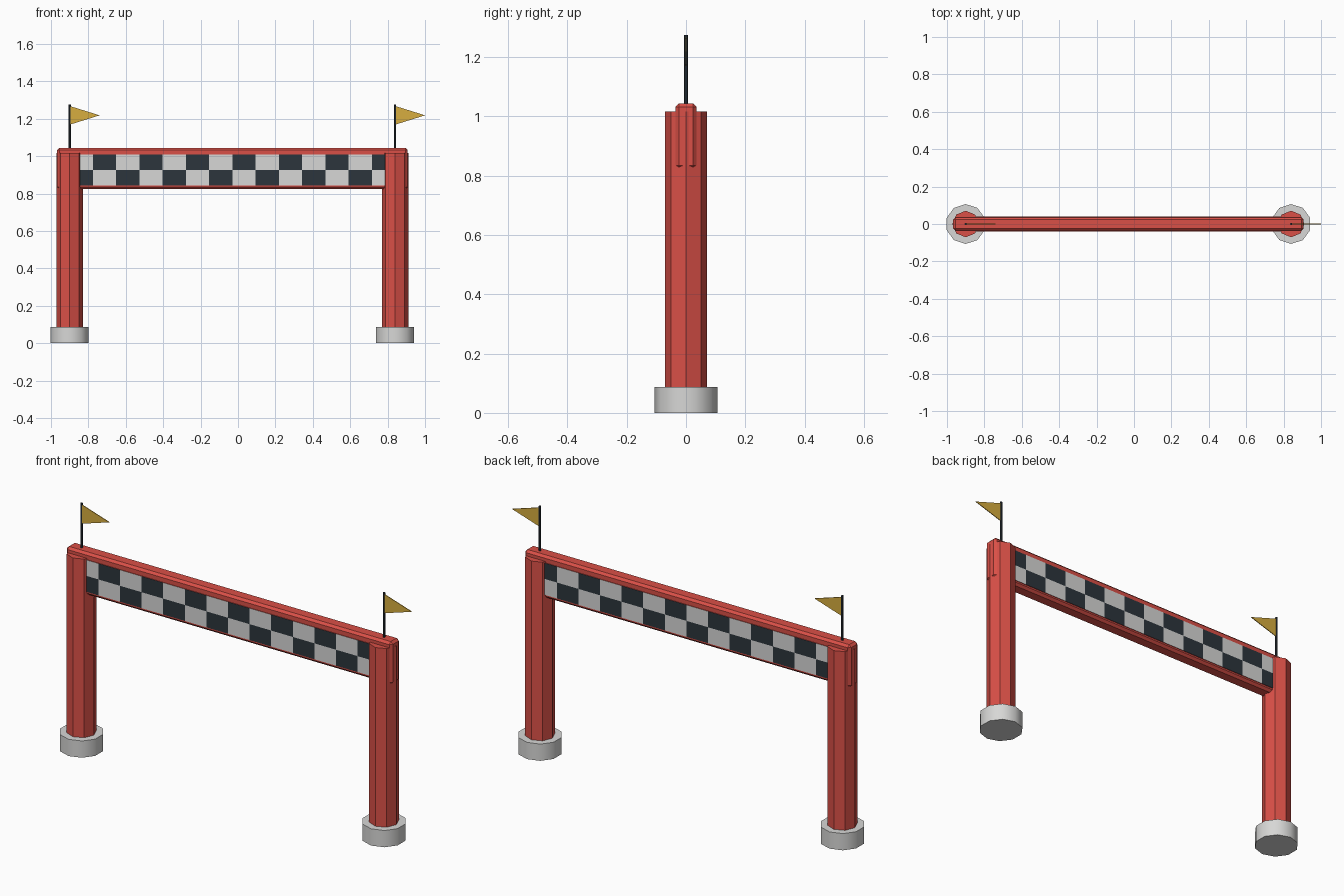
import bpy, bmesh, math
from mathutils import Matrix

if "Cube" in bpy.data.objects:
    bpy.data.objects.remove(bpy.data.objects["Cube"])

def mat(name, rgb):
    m = bpy.data.materials.new(name)
    m.diffuse_color = (*rgb, 1)
    m.use_nodes = True
    m.node_tree.nodes["Principled BSDF"].inputs["Base Color"].default_value = m.diffuse_color
    return m

RED = mat("red paint", (0.70, 0.08, 0.063))
LIGHT = mat("light grey", (0.68, 0.68, 0.67))
DARK = mat("dark slate", (0.025, 0.035, 0.045))
GOLD = mat("gold flag", (0.68, 0.42, 0.05))

LEFT, RIGHT = -0.90, 0.84
MID = (LEFT + RIGHT) / 2

def finish(bm, name, *mats):
    bmesh.ops.recalc_face_normals(bm, faces=bm.faces)
    me = bpy.data.meshes.new(name)
    bm.to_mesh(me)
    bm.free()
    for m in mats:
        me.materials.append(m)
    ob = bpy.data.objects.new(name, me)
    bpy.context.collection.objects.link(ob)
    return ob

def prism(name, sides, r, x, z0, z1, m, turn=0.0):
    bm = bmesh.new()
    bmesh.ops.create_cone(bm, cap_ends=True, segments=sides, radius1=r, radius2=r, depth=z1 - z0,
                          matrix=Matrix.Translation((x, 0, (z0 + z1) / 2)) @ Matrix.Rotation(turn, 4, 'Z'))
    return finish(bm, name, m)

for side, x in (("left", LEFT), ("right", RIGHT)):
    # round concrete foot: ten sides, smooth wall, a corner facing front and back
    foot = prism(side + "_foot", 10, 0.1065, x, 0, 0.087, LIGHT, math.pi / 2)
    top = max(v.co.y for v in foot.data.vertices)
    if top < 0.106:
        foot.data.transform(Matrix.Translation((x, 0, 0)) @ Matrix.Rotation(math.pi / 2, 4, 'Z')
                            @ Matrix.Translation((-x, 0, 0)))
    for p in foot.data.polygons:
        p.use_smooth = abs(p.normal.z) < 0.5
    foot.data.set_sharp_from_angle(angle=math.radians(45))

    # octagonal post, flag pole
    prism(side + "_post", 8, 0.071, x, 0.01, 1.016, RED)
    prism(side + "_flag_pole", 8, 0.006, x, 1.0, 1.275, DARK)

    # triangular pennant
    bm = bmesh.new()
    tri = [(x, 1.268), (x, 1.168), (x + 0.16, 1.218)]
    f = bm.faces.new([bm.verts.new((px, -0.002, pz)) for px, pz in tri])
    ext = bmesh.ops.extrude_face_region(bm, geom=[f])
    bmesh.ops.translate(bm, vec=(0, 0.004, 0),
                        verts=[g for g in ext["geom"] if isinstance(g, bmesh.types.BMVert)])
    finish(bm, side + "_pennant", GOLD)

# chamfered cross beam
bm = bmesh.new()
bmesh.ops.create_cube(bm, size=1, matrix=Matrix.Translation((MID, 0, 0.9335))
                      @ Matrix.Diagonal((1.875, 0.072, 0.221, 1)))
bmesh.ops.bevel(bm, geom=bm.edges[:], offset=0.012, segments=1, affect='EDGES')
finish(bm, "cross_beam", RED)

# checkered banner plates on front and back
COLS, Z0, Z1 = 14, 0.843, 1.009
for name, y in (("front_banner", -0.039), ("back_banner", 0.039)):
    bm = bmesh.new()
    bmesh.ops.create_cube(bm, size=1, matrix=Matrix.Translation((MID, y * 0.96, (Z0 + Z1) / 2))
                          @ Matrix.Diagonal((RIGHT - LEFT, 0.004, Z1 - Z0, 1)))
    w = (RIGHT - LEFT) / COLS
    cuts = [((LEFT + w * i, 0, 0), (1, 0, 0)) for i in range(1, COLS)]
    cuts.append(((0, 0, (Z0 + Z1) / 2), (0, 0, 1)))
    for co, no in cuts:
        bmesh.ops.bisect_plane(bm, geom=bm.verts[:] + bm.edges[:] + bm.faces[:],
                               plane_co=co, plane_no=no)
    bm.normal_update()
    for f in bm.faces:
        c = f.calc_center_median()
        if abs(f.normal.y) < 0.5:
            f.material_index = 2
            continue
        col = int((c.x - LEFT) / w)
        row = 1 if c.z > (Z0 + Z1) / 2 else 0
        f.material_index = 1 if (col + row) % 2 == 0 else 0
    finish(bm, name, LIGHT, DARK, RED)
